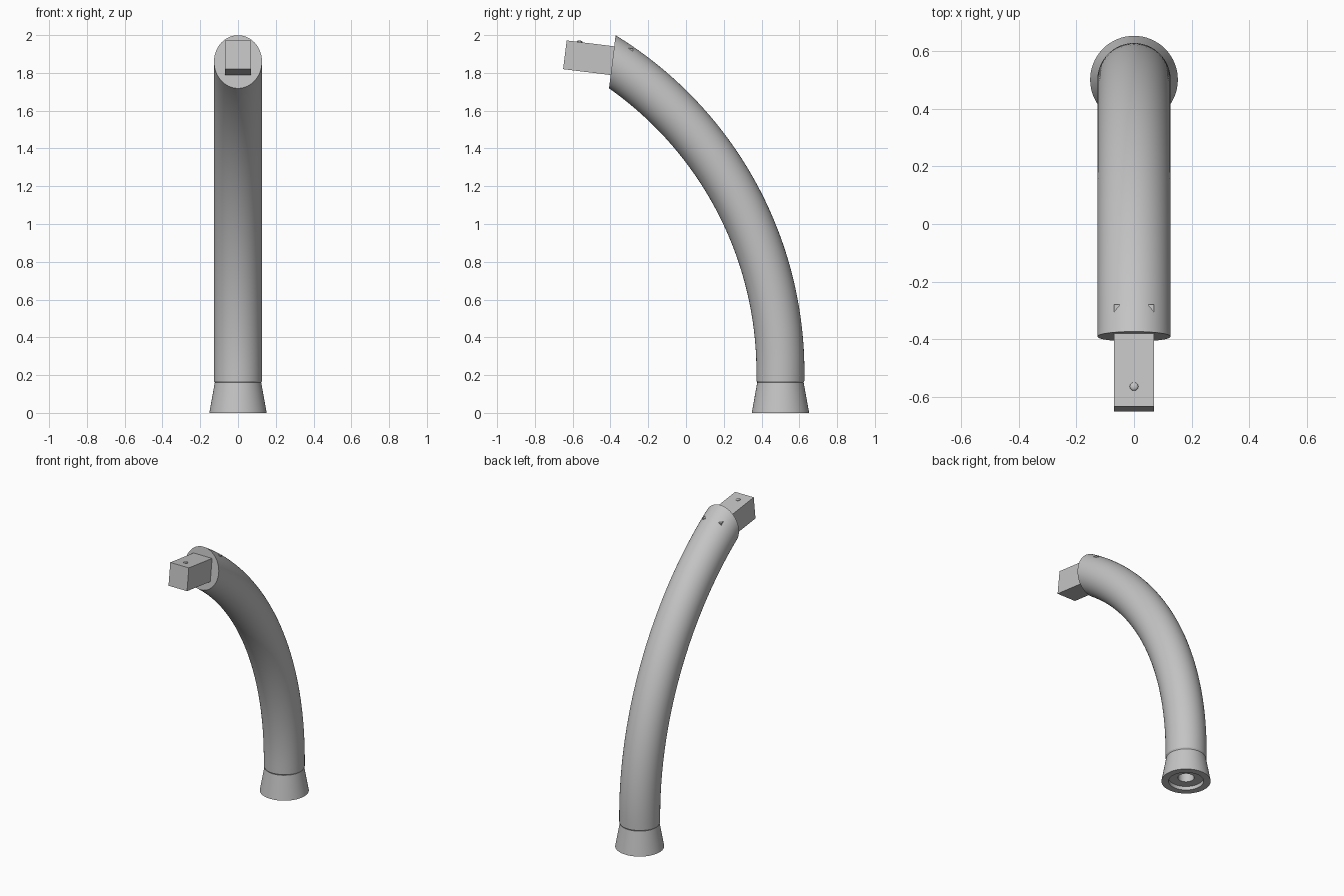
import bpy, bmesh, math
from mathutils import Vector, Matrix

if "Cube" in bpy.data.objects:
    bpy.data.objects.remove(bpy.data.objects["Cube"])

grey = bpy.data.materials.new("mid grey")
grey.use_nodes = True
grey.diffuse_color = (0.55, 0.55, 0.55, 1)
grey.node_tree.nodes["Principled BSDF"].inputs["Base Color"].default_value = grey.diffuse_color

SIDES = 64
TILT = Matrix.Rotation(math.radians(-7.05), 4, 'X')


def finish(name, bm, smooth=True):
    bmesh.ops.recalc_face_normals(bm, faces=bm.faces)
    mesh = bpy.data.meshes.new(name)
    bm.to_mesh(mesh)
    bm.free()
    mesh.materials.append(grey)
    obj = bpy.data.objects.new(name, mesh)
    bpy.context.collection.objects.link(obj)
    if smooth:
        bpy.ops.object.select_all(action='DESELECT')
        obj.select_set(True)
        bpy.context.view_layer.objects.active = obj
        bpy.ops.object.shade_smooth_by_angle(angle=math.radians(25))
    return obj


def loft(bm, rings):
    """Skin (centre, outward axis, radius) rings and cap both ends."""
    loops = []
    for centre, axis, radius in rings:
        loop = []
        for i in range(SIDES):
            a = math.tau * i / SIDES
            offset = Vector((math.cos(a), 0, 0)) + axis * math.sin(a)
            loop.append(bm.verts.new(centre + offset * radius))
        loops.append(loop)
    for low, high in zip(loops, loops[1:]):
        for i in range(SIDES):
            j = (i + 1) % SIDES
            bm.faces.new((low[i], low[j], high[j], high[i]))
    bm.faces.new(loops[0])
    bm.faces.new(loops[-1])


# Curved arm: chamfered foot, short straight, then an arc cut by a tilted plane
ARC = Vector((0, -1.465, 0.215))
BEND, TUBE_R, BASE_Y = 1.965, 0.127, 0.5
outward = Vector((0, 1, 0))
rings = [(Vector((0, BASE_Y, 0.16)), outward, 0.122),
         (Vector((0, BASE_Y, 0.17)), outward, TUBE_R)]
for step in range(57):
    a = math.radians(66) * step / 56
    axis = Vector((0, math.cos(a), math.sin(a)))
    rings.append((ARC + axis * BEND, axis, TUBE_R))
bm = bmesh.new()
loft(bm, rings)
cut = bmesh.ops.bisect_plane(
    bm, geom=bm.verts[:] + bm.edges[:] + bm.faces[:],
    plane_co=(0, -0.39, 1.859), plane_no=TILT @ Vector((0, -1, 0)), clear_outer=True)
bmesh.ops.contextual_create(
    bm, geom=[e for e in cut["geom_cut"] if isinstance(e, bmesh.types.BMEdge)])
finish("curved_arm", bm)

# Flared foot with a stepped recess and deep bore underneath
profile = [(0.05, 0.12), (0.05, 0.025), (0.108, 0.025), (0.108, 0),
           (0.152, 0), (0.123, 0.16)]
bm = bmesh.new()
loft(bm, [(Vector((0, BASE_Y, z)), outward, r) for r, z in profile])
finish("flared_foot", bm)

# Square block whose inner end is buried in the arm
bm = bmesh.new()
bmesh.ops.create_cube(bm, size=1, matrix=Matrix.Translation((0, -0.465, 1.874)) @ TILT
                      @ Matrix.Diagonal((0.14, 0.355, 0.153, 1)))
finish("end_block", bm, smooth=False)

# Small stud on top of the block
bm = bmesh.new()
bmesh.ops.create_uvsphere(bm, u_segments=12, v_segments=8, radius=0.015,
                          matrix=Matrix.Translation((0, -0.563, 1.964)) @ TILT
                          @ Matrix.Diagonal((1, 1, 0.5, 1)))
finish("top_stud", bm)
